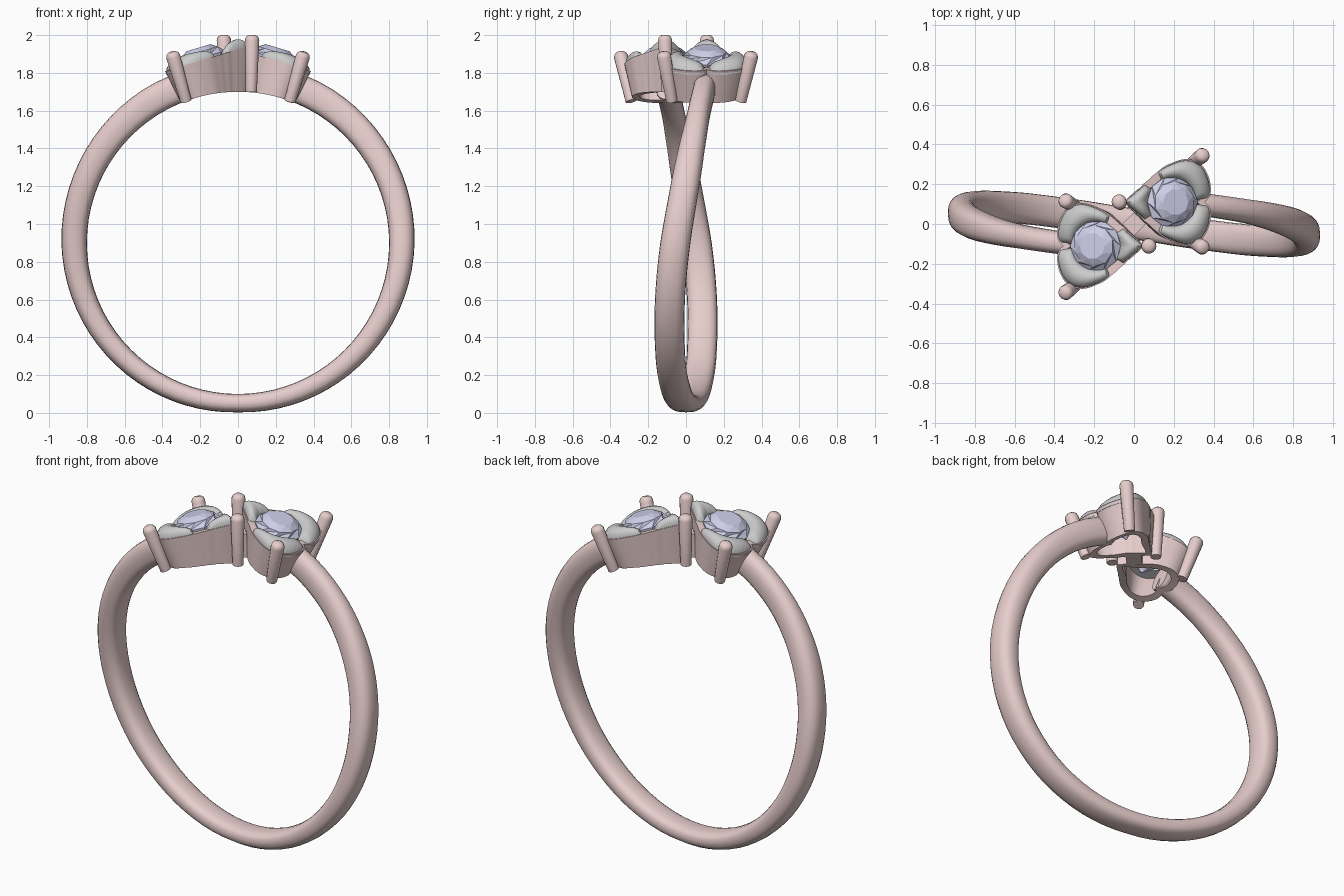
import bpy, bmesh, math
from mathutils import Vector

if "Cube" in bpy.data.objects:
    bpy.data.objects.remove(bpy.data.objects["Cube"])

def material(name, col):
    m = bpy.data.materials.new(name)
    m.diffuse_color = col
    m.use_nodes = True
    m.node_tree.nodes["Principled BSDF"].inputs["Base Color"].default_value = m.diffuse_color
    return m

PINK = material("rose_metal", (0.80, 0.62, 0.61, 1))
LILAC = material("lilac_gem", (0.62, 0.62, 0.82, 1))

def make(name, verts, faces, mat=None, smooth=True):
    me = bpy.data.meshes.new(name)
    me.from_pydata(verts, [], faces)
    bm = bmesh.new()
    bm.from_mesh(me)
    bmesh.ops.remove_doubles(bm, verts=bm.verts, dist=0.0005)
    bmesh.ops.recalc_face_normals(bm, faces=bm.faces)
    bm.to_mesh(me)
    bm.free()
    ob = bpy.data.objects.new(name, me)
    bpy.context.collection.objects.link(ob)
    if mat:
        me.materials.append(mat)
    if smooth:
        bpy.ops.object.select_all(action='DESELECT')
        ob.select_set(True)
        bpy.context.view_layer.objects.active = ob
        bpy.ops.object.shade_smooth_by_angle(angle=math.radians(40))
    return ob

def loft(rings, caps=True, closed=False):
    n = len(rings[0])
    verts = [p for r in rings for p in r]
    m = len(rings)
    faces = []
    for i in range(m if closed else m - 1):
        for j in range(n):
            a, b, k = i * n, ((i + 1) % m) * n, (j + 1) % n
            faces.append((a + j, a + k, b + k, b + j))
    if caps and not closed:
        faces += [tuple(range(n)), tuple(range((m - 1) * n, m * n))]
    return verts, faces

def lerp_table(t, table):
    for (a, va), (b, vb) in zip(table, table[1:]):
        if t <= b:
            f = (t - a) / (b - a)
            return va + (vb - va) * f
    return table[-1][1]

def smooth_table(t, table, w):
    # average of neighbours softens the corners of the table
    return sum(lerp_table(t + k * w / 3, table) for k in range(-3, 4)) / 7

# Twisted band: angle from the bottom, sideways offset, thickness, width
END = 162
half = [(0, 0), (20, -.047), (40, -.08), (60, -.09), (75, -.082), (90, -.058),
        (110, -.006), (135, .055), (158, .1), (175, .11)]
SWAY = [(-a, -v) for a, v in half[:0:-1]] + half
THICK = [(0, .097), (45, .115), (90, .135), (150, .155), (180, .155)]
WIDTH = [(0, .155), (90, .16), (115, .152), (140, .12), (180, .11)]
rings = []
for i in range(73):
    d = -END + 2 * END * i / 72
    y0 = smooth_table(d, SWAY, 6)
    th, w = lerp_table(abs(d), THICK), lerp_table(abs(d), WIDTH)
    a = math.radians(d)
    ring = []
    for k in range(20):
        q = 2 * math.pi * k / 20
        c, s = math.cos(q), math.sin(q)
        r = .8 + th / 2 + th / 2 * math.copysign(abs(c) ** (.85 if c > 0 else .7), c)
        y = y0 + w / 2 * math.copysign(abs(s) ** .8, s)
        ring.append((r * math.sin(a), y, .9 - r * math.cos(a)))
    rings.append(ring)
make("band", *loft(rings), PINK)

# Heart outline as radius over angle, lobes toward +x and tip toward -x
CX, CY, SLOPE = .19, .11, .30
HEART = [(0, .16), (8, .187), (17.5, .2), (33.7, .218), (50, .234), (62, .233), (72, .222),
         (90, .19), (117, .16), (135, .155), (155, .168), (168, .195), (180, .235)]

def heart(deg, off=0.0):
    d = abs((deg + 180) % 360 - 180)
    r = lerp_table(d, HEART) + off
    a = math.radians(deg)
    return CX + r * math.cos(a), CY + r * math.sin(a)

def plane(x):
    return 1.925 - SLOPE * x

def turn(p, s):
    return (p[0] * s, p[1] * s, p[2])

def lump(name, a0, a1, s):
    # Domed crescent between the gem and the heart wall
    nu, nv, top, low = 20, 8, [], []
    for i in range(nu + 1):
        u = i / nu
        deg = a0 + (a1 - a0) * u
        ox, oy = heart(deg, .0)
        a = math.radians(deg)
        ix, iy = CX + .118 * math.cos(a), CY + .118 * math.sin(a)
        for j in range(nv + 1):
            v = (1 - math.cos(math.pi * j / nv)) / 2
            x, y = ix + (ox - ix) * v, iy + (oy - iy) * v
            h = .06 * max(0, math.sin(math.pi * u) * math.sin(math.pi * v)) ** .4
            top.append(turn((x, y, plane(x) - .005 + h), s))
            low.append(turn((x, y, plane(x) - .02), s))
    w, N = nv + 1, len(top)
    faces = []
    for i in range(nu):
        for j in range(nv):
            f = (i * w + j, i * w + j + 1, (i + 1) * w + j + 1, (i + 1) * w + j)
            faces += [f, tuple(k + N for k in f)]
    rim = [j for j in range(w)] + [i * w + nv for i in range(1, nu + 1)]
    rim += [nu * w + j for j in range(nv - 1, -1, -1)] + [i * w for i in range(nu - 1, 0, -1)]
    for a, b in zip(rim, rim[1:] + rim[:1]):
        faces.append((a, b, b + N, a + N))
    make(name, top + low, faces)

def prong(name, base, tip, s):
    # Tapered claw with rounded end
    b, t = Vector(base), Vector(tip)
    d = (t - b).normalized()
    e1 = d.cross(Vector((0, 1, 0))).normalized()
    e2 = d.cross(e1)
    L = (t - b).length
    rs = []
    for f, r in ((0, .03), (L - .025, .038), (L - .01, .033), (L, .02)):
        rs.append([turn(b + d * f + (e1 * math.cos(q) + e2 * math.sin(q)) * r, s)
                   for q in [2 * math.pi * k / 14 for k in range(14)]])
    make(name, *loft(rs), PINK)

def gem(name, s):
    # Round brilliant: culet, girdle, crown, table
    rs = []
    for r, h, n0 in ((.004, -.15, 0), (.13, 0, 0), (.133, .012, 0), (.105, .045, .5), (.066, .068, 0)):
        ring = []
        for k in range(10):
            q = 2 * math.pi * (k + n0) / 10
            lx = r * math.cos(q)
            t = math.atan(SLOPE)
            x = CX + lx * math.cos(t) + h * math.sin(t)
            z = plane(CX) - lx * math.sin(t) + h * math.cos(t)
            ring.append(turn((x, CY + r * math.sin(q), z), s))
        rs.append(ring)
    v, f = loft(rs)
    f = [g for p in f for g in ([p] if len(p) != 4 else [(p[0], p[1], p[2]), (p[0], p[2], p[3])])]
    make(name, v, f, LILAC, smooth=False)

for side, s in (("right", 1), ("left", -1)):
    # Heart basket: tapers down to the finger hole
    def wall(off, low):
        out = []
        for k in range(72):
            x, y = heart(k * 5, off)
            if low:
                x, y = x * .78, CY - .01 + (y - CY) * .86
                z = .9 + math.sqrt(.64 - x * x)
            else:
                z = plane(x)
            out.append(turn((x, y, z), s))
        return out
    make(side + "_heart_basket", *loft([wall(.006, 0), wall(.006, 1), wall(-.045, 1), wall(-.035, 0)],
                                       closed=True), PINK)
    lump(side + "_upper_lobe_stone", 5, 116, s)
    lump(side + "_lower_lobe_stone", -116, -5, s)
    lump(side + "_tip_stone", 147, 213, s)
    gem(side + "_gem", s)
    prong(side + "_outer_prong", (.275, .29, 1.65), (.35, .35, 1.91), s)
    prong(side + "_inner_prong", (.275, -.075, 1.65), (.35, -.12, 1.91), s)
    prong(side + "_tip_prong", (-.07, .1, 1.7), (-.075, .112, 2.0), s)

# Small bridge joining the two baskets
bridge = []
for z in (1.7, 1.84):
    bridge.append([(-.06, 0, z), (0, -.06, z), (.06, 0, z), (0, .06, z)])
make("bridge", *loft(bridge), PINK)
